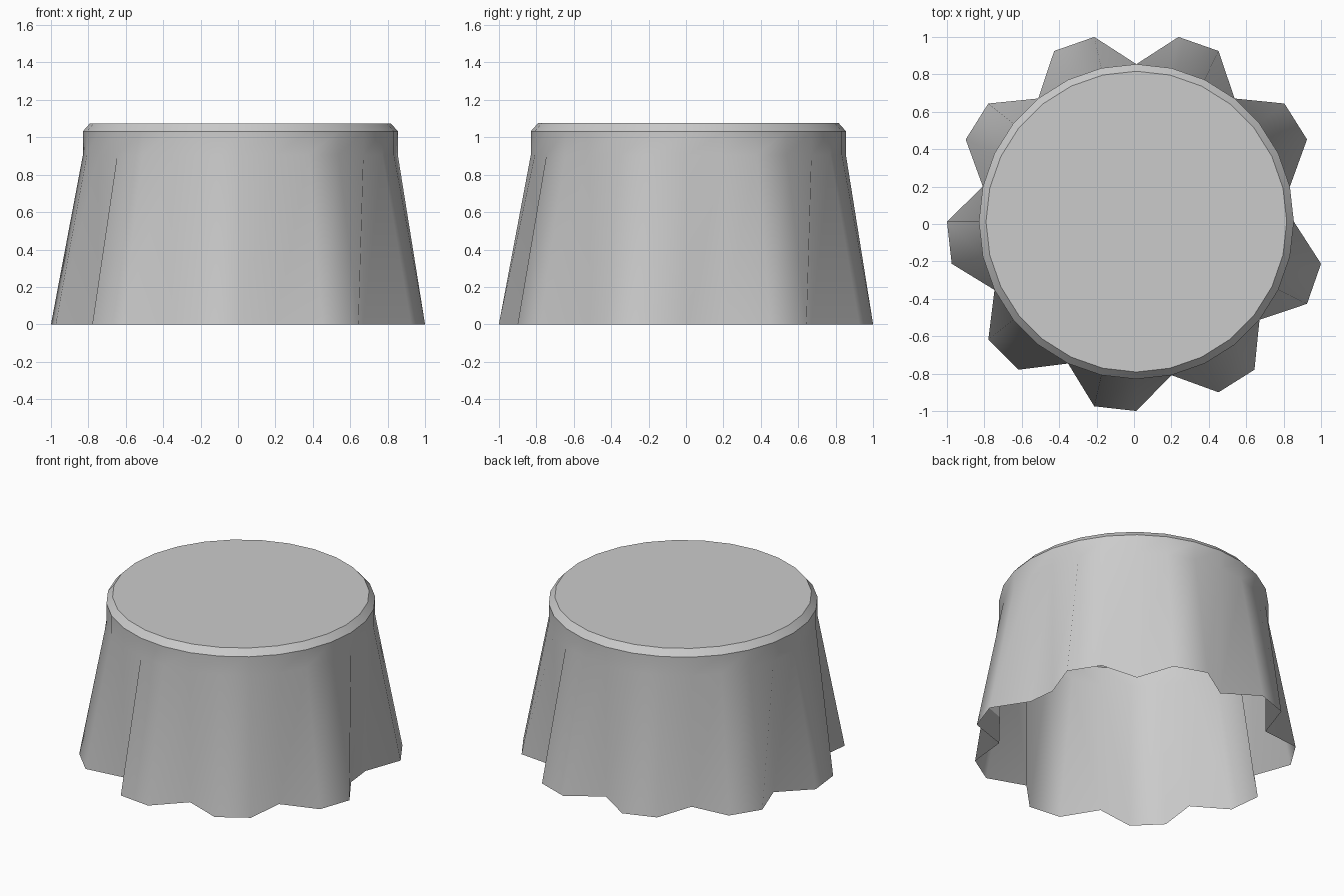
import bpy, bmesh
from math import sin, cos, tau

if "Cube" in bpy.data.objects:
    bpy.data.objects.remove(bpy.data.objects["Cube"])

N = 28              # sides of the round top
C = 0.0127          # axis offset that centres the uneven skirt
R, R_FLARE = 0.842, 1.0127


def hem_radius(i):
    # nine flutes, each three segments wide, valleys on every third vertex;
    # the one remaining segment (0 to 1) stays flat
    return R if i == 0 or i % 3 == 1 else R_FLARE


def ring(bm, z, radius):
    return [bm.verts.new((C + radius(i) * cos(tau * i / N),
                          C + radius(i) * sin(tau * i / N), z)) for i in range(N)]


bm = bmesh.new()

# fluted hem, straight band, bevelled rim
rings = [ring(bm, 0.0, hem_radius),
         ring(bm, 0.905, lambda i: R),
         ring(bm, 1.032, lambda i: R),
         ring(bm, 1.075, lambda i: 0.804)]
for a, b in zip(rings, rings[1:]):
    for i in range(N):
        j = (i + 1) % N
        bm.faces.new((a[i], a[j], b[j], b[i])).smooth = True

# flat top; the underside is left open
bm.faces.new(rings[-1])

# crisp edges at the rim
for r in rings[2:]:
    for i in range(N):
        bm.edges.get((r[i], r[(i + 1) % N])).smooth = False

mesh = bpy.data.meshes.new("fluted_cap")
bm.to_mesh(mesh)
bm.free()
cap = bpy.data.objects.new("fluted_cap", mesh)
bpy.context.collection.objects.link(cap)
